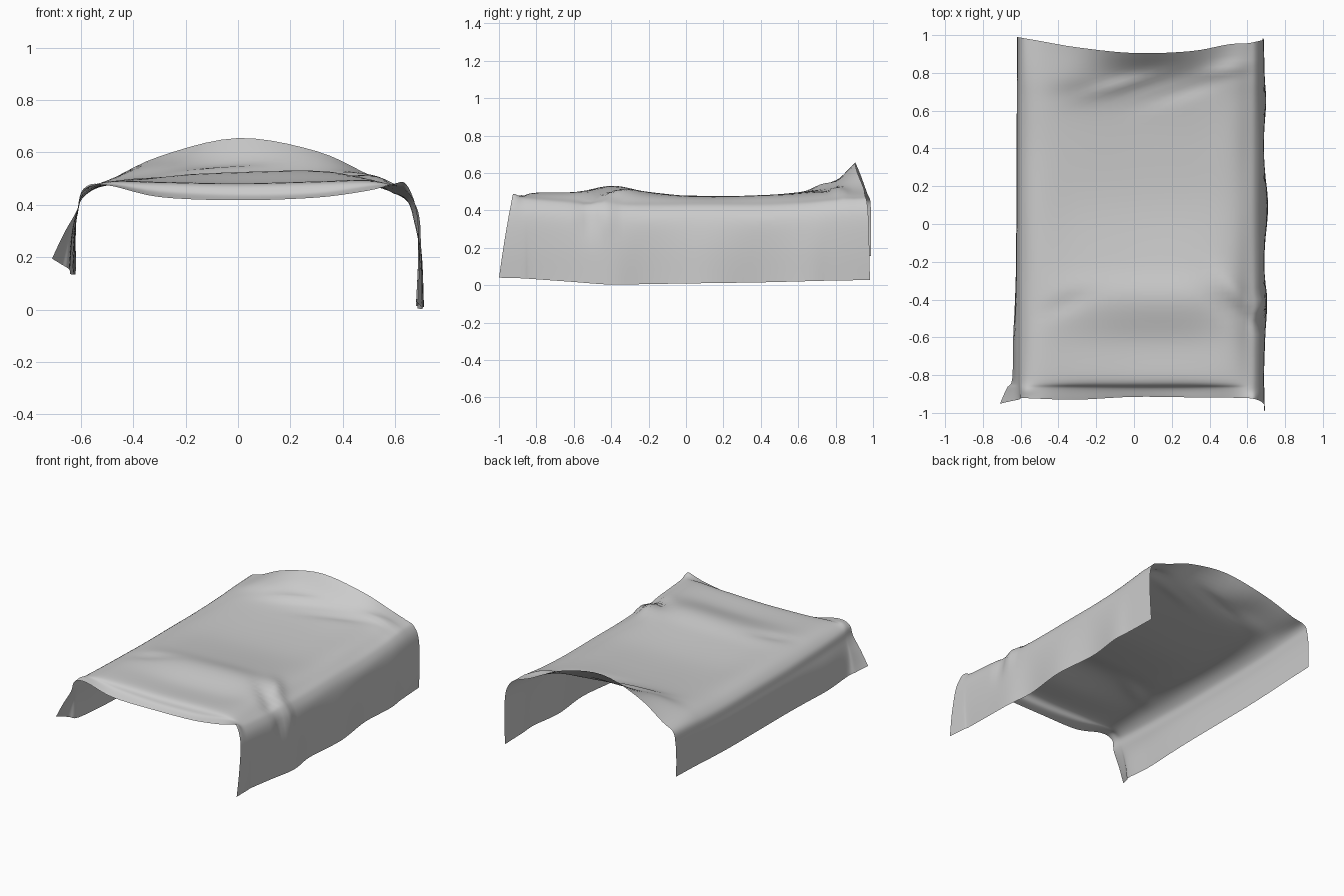
import bpy, math
from mathutils import Vector

if "Cube" in bpy.data.objects:
    bpy.data.objects.remove(bpy.data.objects["Cube"])


def lerp_table(t, pts):
    for (a, va), (b, vb) in zip(pts, pts[1:]):
        if t <= b:
            return va + (vb - va) * max(0, (t - a) / (b - a))
    return pts[-1][1]


def bump(x, y, cx, cy, rx, ry, h, turn=0):
    c, s = math.cos(turn), math.sin(turn)
    dx, dy = x - cx, y - cy
    return h * math.exp(-((c * dx + s * dy) / rx) ** 2 - ((c * dy - s * dx) / ry) ** 2)


def smooth_path(pts, steps):
    # Catmull-Rom through the control points
    ext = [pts[0] * 2 - pts[1]] + pts + [pts[-1] * 2 - pts[-2]]
    out = []
    for i in range(len(pts) - 1):
        a, b, c, d = ext[i:i + 4]
        for k in range(steps):
            t = k / steps
            out.append(0.5 * (2 * b + (c - a) * t + (2 * a - 5 * b + 4 * c - d) * t * t
                              + (3 * b - a - 3 * c + d) * t ** 3))
    return out + [pts[-1]]


# heights of the draped top, front to back, at five widths
top_x = [-0.5, -0.3, 0, 0.3, 0.5]
stations = [
    (-0.92, [.475, .43, .418, .428, .455]),
    (-0.87, [.478, .45, .438, .445, .47]),
    (-0.82, [.488, .485, .48, .487, .492]),
    (-0.62, [.488, .488, .482, .49, .495]),
    (-0.40, [.485, .51, .525, .53, .505]),
    (-0.20, [.48, .49, .495, .498, .485]),
    (0.10, [.475, .472, .47, .472, .472]),
    (0.40, [.475, .48, .478, .48, .478]),
    (0.64, [.485, .502, .50, .50, .487]),
    (0.78, [.493, .55, .54, .52, .50]),
    (0.90, [.49, .585, .655, .605, .515]),
]
back_edge = [(-0.62, .99), (-0.3, .935), (0, .905), (0.15, .9), (0.3, .915), (0.69, .985)]
front_edge = [(-.55, -.92), (-.4, -.935), (0, -.915), (.55, -.92), (.7, -.925)]
left_bottom_x = [(-0.92, -.71), (-0.83, -.645), (-0.6, -.64), (-0.3, -.625), (1, -.618)]
left_bottom_z = [(-0.92, .195), (-0.83, .155), (-0.6, .135), (0.5, .135), (1, .16)]
right_bottom_x = [(-0.92, .69), (-0.83, .68), (-0.4, .705), (-0.2, .685), (0.1, .71),
                  (0.4, .68), (0.64, .70), (1, .672)]
right_bottom_z = [(-0.92, .04), (-0.4, .003), (0.4, .015), (1, .03)]
softness = [(-.92, 0), (-.6, .6), (-.2, 1), (.4, 1), (.64, .7), (.9, 0)]

rows = []
for n, (y, heights) in enumerate(stations):
    lx, lz = lerp_table(y, left_bottom_x), lerp_table(y, left_bottom_z)
    rx, rz = lerp_table(y, right_bottom_x), lerp_table(y, right_bottom_z)
    s = lerp_table(y, softness)
    prof = [(lx, lz), ((lx - .62) / 2, .29), (-.612, .385 - .02 * s), (-.59, .455 - .025 * s)]
    prof += list(zip(top_x, heights))
    prof += [(.60, .478 - .035 * s), (.65, .45 - .04 * s), (.683, .37 - .03 * s),
             ((rx + .695) / 2, .20), (rx, rz)]
    row = []
    for x, z in prof:
        yy = y
        drop = max(0, min(1, (.47 - z) / .43)) if abs(x) > .55 else 0
        if n == 0:
            yy = lerp_table(x, front_edge)
            yy -= .075 * drop ** .8 if x > 0 else .05 * drop
        elif n == len(stations) - 1:
            yy = lerp_table(x, back_edge)
            if x > .55:
                yy -= .012 * (1 - drop)
        row.append(Vector((x, yy, z)))
    rows.append(smooth_path(row, 5))

# refine front to back, then add cloth wrinkles
columns = [smooth_path(list(col), 6) for col in zip(*rows)]
for col in columns:
    for p in col:
        x, y, z = p
        if z > .36:
            p.z += bump(x, y, -.05, .74, .2, .03, .02, .3) - bump(x, y, .2, .68, .2, .03, .01, .3)
            p.z += bump(x, y, .55, -.36, .16, .04, .02, -.8) - bump(x, y, .52, -.46, .14, .04, .02, -.7)
            p.z += bump(x, y, .5, .82, .12, .03, .015, .2) - bump(x, y, -.35, -.42, .12, .04, .012, .4)
            p.z += bump(x, y, .64, -.92, .03, .03, .02) + bump(x, y, -.57, -.88, .04, .03, .01)
        if x > .6:
            p.x += bump(z, y, .38, -.42, .1, .03, .015) - bump(z, y, .36, -.52, .1, .04, .015)

verts = [p for col in columns for p in col]
m = len(columns[0])
faces = [(i * m + j, (i + 1) * m + j, (i + 1) * m + j + 1, i * m + j + 1)
         for i in range(len(columns) - 1) for j in range(m - 1)]
mesh = bpy.data.meshes.new("draped_blanket")
mesh.from_pydata(verts, [], faces)
blanket = bpy.data.objects.new("draped_blanket", mesh)
bpy.context.collection.objects.link(blanket)
for poly in mesh.polygons:
    poly.use_smooth = True
